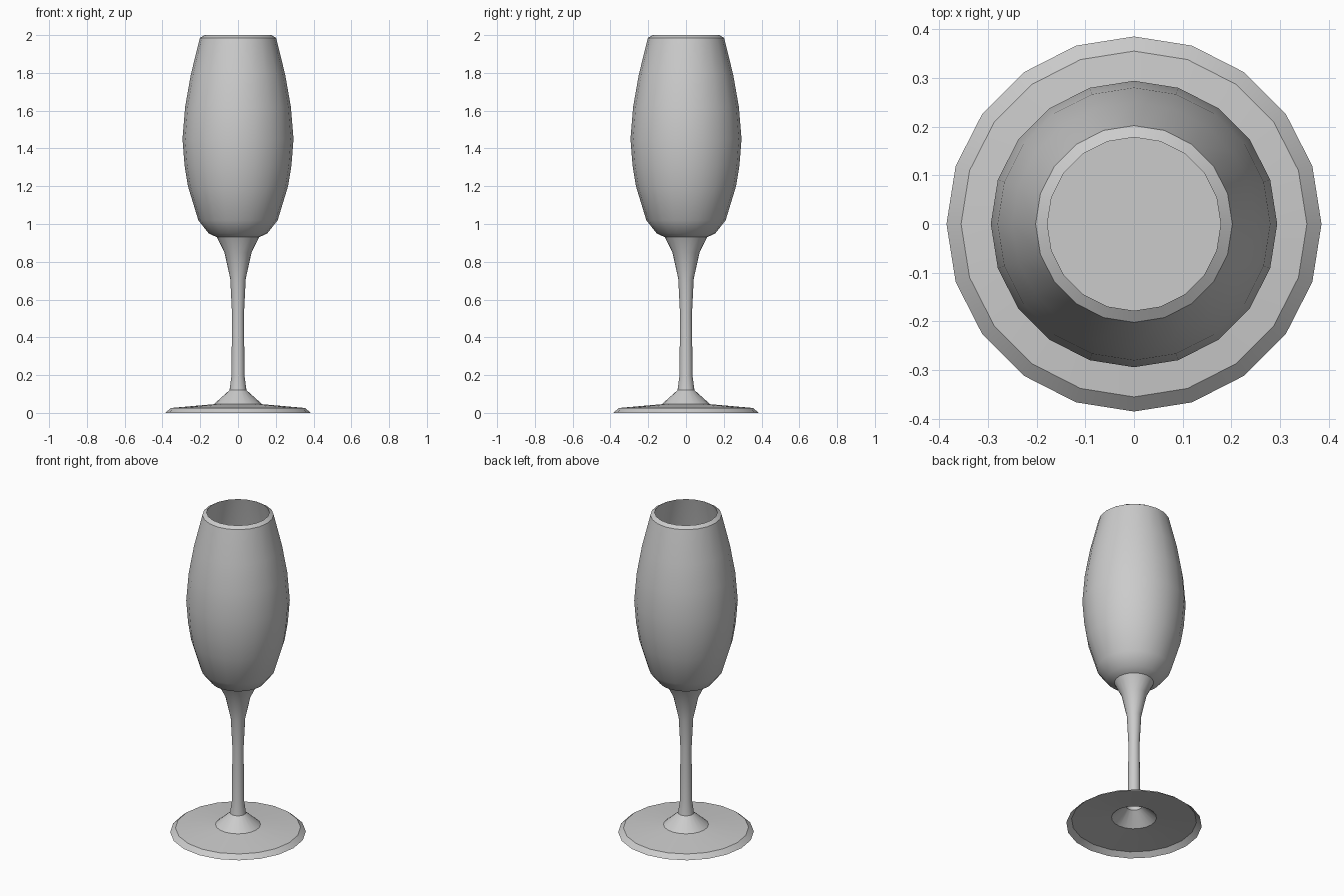
import bpy, bmesh, math

if "Cube" in bpy.data.objects:
    bpy.data.objects.remove(bpy.data.objects["Cube"])

SEGMENTS = 20


def lathe(name, profile, close_end=False):
    """Revolve (radius, height) points around z; optionally cap the last ring."""
    bm = bmesh.new()
    rings = []
    for r, z in profile:
        ring = []
        for i in range(SEGMENTS):
            a = 2 * math.pi * i / SEGMENTS
            ring.append(bm.verts.new((r * math.cos(a), r * math.sin(a), z)))
        rings.append(ring)
    for low, high in zip(rings, rings[1:]):
        for i in range(SEGMENTS):
            j = (i + 1) % SEGMENTS
            bm.faces.new((low[i], low[j], high[j], high[i]))
    if close_end:
        bm.faces.new(rings[-1])
    mesh = bpy.data.meshes.new(name)
    bm.to_mesh(mesh)
    bm.free()
    obj = bpy.data.objects.new(name, mesh)
    bpy.context.collection.objects.link(obj)
    bpy.ops.object.select_all(action='DESELECT')
    obj.select_set(True)
    bpy.context.view_layer.objects.active = obj
    bpy.ops.object.shade_smooth_by_angle(angle=math.radians(30))
    return obj


# Thin, hollow foot with a bevelled rim and central cone
lathe("foot", [(0.385, 0.0), (0.355, 0.026), (0.128, 0.046), (0.045, 0.12)])

# Hollow stem flaring out under the bowl
lathe("stem", [(0.045, 0.12), (0.034, 0.2), (0.032, 0.53), (0.041, 0.71),
               (0.072, 0.85), (0.112, 0.93)])

# Bowl: outer wall, sloped lip, inner wall and flat floor
outer = [(0.112, 0.93), (0.155, 0.95), (0.21, 1.02), (0.265, 1.2),
         (0.283, 1.31), (0.294, 1.45), (0.28, 1.62), (0.25, 1.79),
         (0.202, 1.985)]
inner = [(0.178, 2.0), (0.23, 1.79), (0.26, 1.62), (0.274, 1.45),
         (0.263, 1.31), (0.245, 1.2), (0.19, 1.02)]
lathe("bowl", outer + inner, close_end=True)
